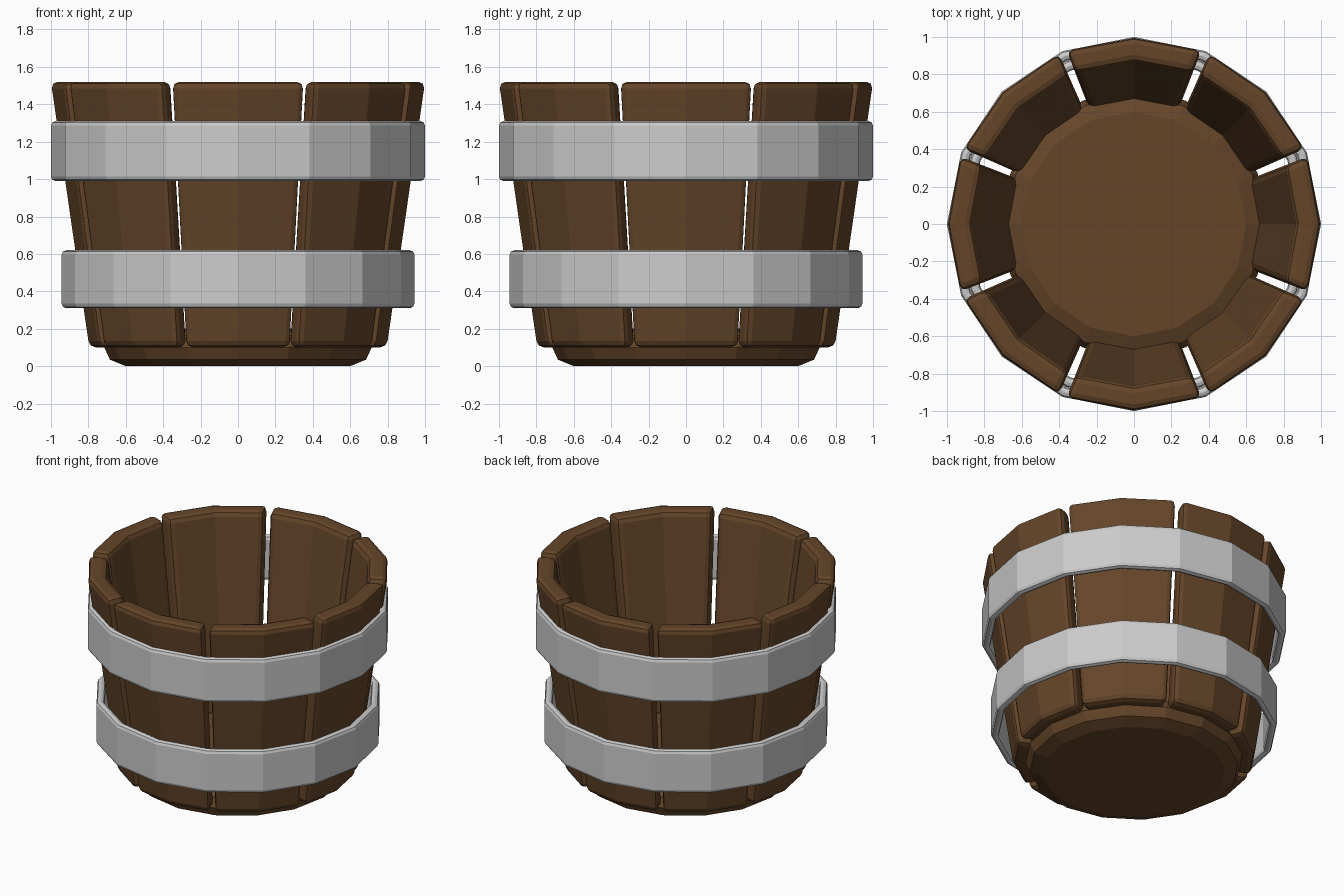
import bpy
import bmesh
from math import sin, cos, pi, radians

if "Cube" in bpy.data.objects:
    bpy.data.objects.remove(bpy.data.objects["Cube"])

wood = bpy.data.materials.new("wood")
wood.diffuse_color = (0.13, 0.06, 0.022, 1)
wood.use_nodes = True
wood.node_tree.nodes["Principled BSDF"].inputs["Base Color"].default_value = wood.diffuse_color


def finish(bm, name, mat=None, bevel=0.0):
    bmesh.ops.recalc_face_normals(bm, faces=bm.faces)
    mesh = bpy.data.meshes.new(name)
    bm.to_mesh(mesh)
    bm.free()
    ob = bpy.data.objects.new(name, mesh)
    bpy.context.collection.objects.link(ob)
    if mat:
        mesh.materials.append(mat)
    if bevel:
        mod = ob.modifiers.new("bevel", 'BEVEL')
        mod.width = bevel
        mod.segments = 2
        mod.limit_method = 'ANGLE'
        mod.angle_limit = radians(35)
    return ob


def sweep(profile, angles, closed):
    """Sweep a closed (radius, z) profile around z through the given angles."""
    bm = bmesh.new()
    rings = [[bm.verts.new((r * cos(a), r * sin(a), z)) for r, z in profile]
             for a in angles]
    n = len(profile)
    for i in range(len(rings) if closed else len(rings) - 1):
        p, q = rings[i], rings[(i + 1) % len(rings)]
        for j in range(n):
            k = (j + 1) % n
            bm.faces.new((p[j], p[k], q[k], q[j]))
    if not closed:
        bm.faces.new(rings[0])
        bm.faces.new(rings[-1])
    return bm


circle = [i * pi / 8 for i in range(16)]

# Eight tapered staves, each with a fold down the middle
half = radians(21.2)
stave_profile = [(0.66, 0.10), (0.795, 0.10), (1.0, 1.52), (0.87, 1.52)]
for i in range(8):
    a = i * pi / 4
    bm = sweep(stave_profile, [a - half, a, a + half], False)
    finish(bm, f"stave_{i + 1}", wood, 0.035)

# Metal hoops
for name, r, z0, z1 in (("upper_hoop", 1.0, 0.99, 1.31),
                        ("lower_hoop", 0.943, 0.31, 0.62)):
    t = 0.055
    bm = sweep([(r - t, z0), (r, z0), (r, z1), (r - t, z1)], circle, True)
    finish(bm, name, None, 0.024)

# Bucket floor with chamfered rims
bm = bmesh.new()
rings = [[bm.verts.new((r * cos(a), r * sin(a), z)) for a in circle]
         for r, z in ((0.60, 0), (0.685, 0.035), (0.715, 0.10),
                      (0.685, 0.165), (0.60, 0.20))]
for p, q in zip(rings, rings[1:]):
    for j in range(16):
        k = (j + 1) % 16
        bm.faces.new((p[j], p[k], q[k], q[j]))
bm.faces.new(rings[0])
bm.faces.new(rings[-1])
finish(bm, "bucket_floor", wood)
